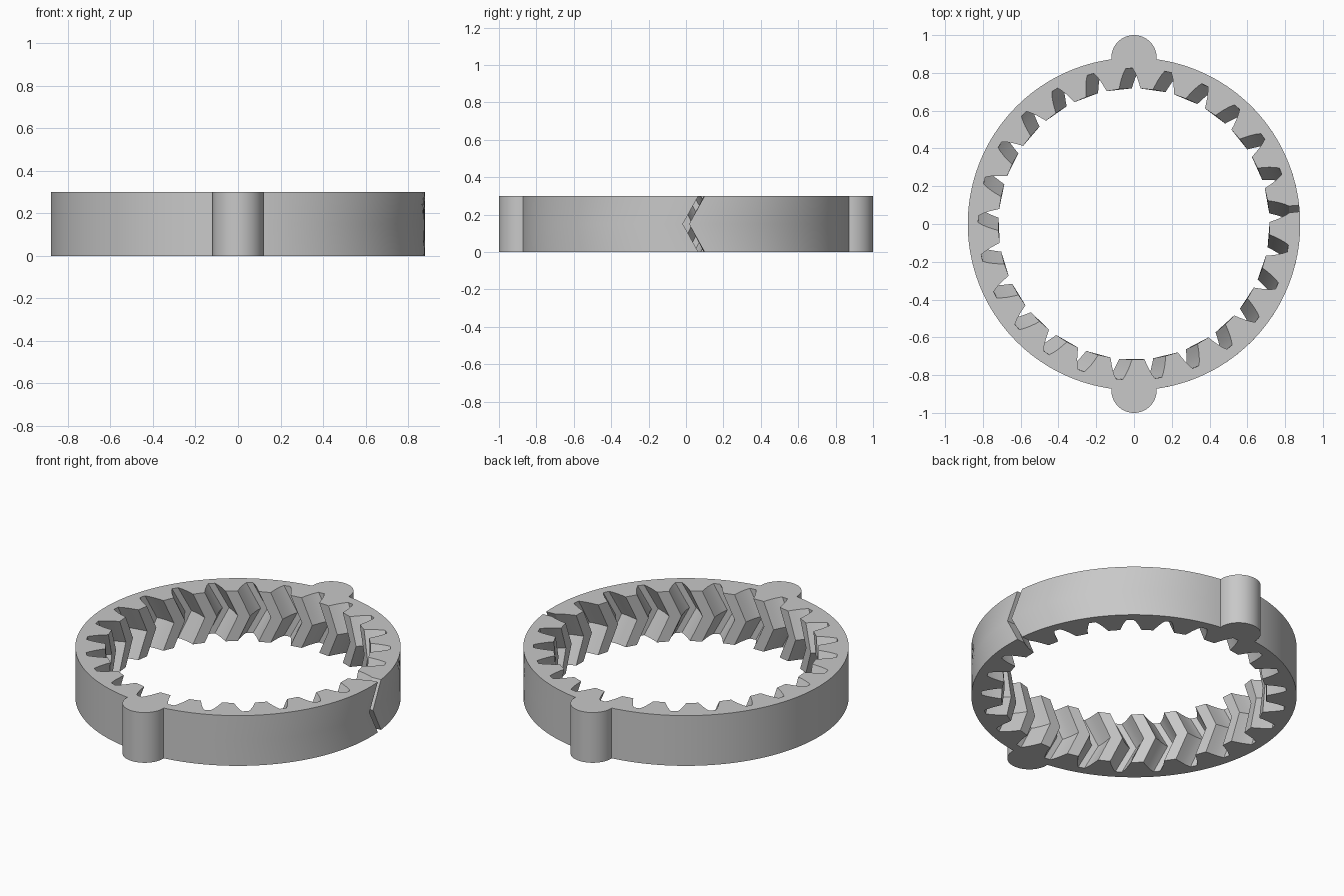
import bpy, bmesh
from math import radians, degrees, asin, atan2, sin, cos, pi
from mathutils import Vector, Matrix

if "Cube" in bpy.data.objects:
    bpy.data.objects.remove(bpy.data.objects["Cube"], do_unlink=True)

TEETH = 25
HEIGHT = 0.30
OUTER = 0.88
LUG = 0.12
SLIT = 0.017                 # half width of the split
TWIST = radians(5.4)         # herringbone offset of the end faces
PITCH = 2 * pi / TEETH
# tooth space: (radius, half width) from the bore to the root
SPACE = [(0.718, 0.057), (0.745, 0.050), (0.775, 0.041), (0.805, 0.029), (0.825, 0.018)]

grey = bpy.data.materials.new("light_grey")
grey.use_nodes = True
colour = (0.58, 0.58, 0.58, 1)
grey.diffuse_color = colour
grey.node_tree.nodes["Principled BSDF"].inputs["Base Color"].default_value = colour


def polar(r, a):
    return Vector((r * cos(a), r * sin(a)))


def arc(r, a, b, n, centre=Vector((0, 0))):
    return [centre + polar(r, a + (b - a) * i / n) for i in range(n + 1)]


def at_offset(r, half, angle):
    """Point at radius r, a given sideways distance from a radial line."""
    return polar(r, angle + asin(half / r))


def outline(twist):
    """Split ring section: outside with two lugs, then the toothed bore."""
    join = 2 * asin(LUG / (2 * OUTER))
    start = twist + asin(SLIT / OUTER)
    end = twist - asin(SLIT / OUTER) + 2 * pi
    pts = arc(OUTER, start, pi / 2 - join, 40)
    # back lug, far side of the ring, front lug
    dip = join / 2
    pts += arc(LUG, -dip, pi + dip, 32, Vector((0, OUTER)))[1:-1]
    pts += arc(OUTER, pi / 2 + join, 3 * pi / 2 - join, 80)
    pts += arc(LUG, pi - dip, 2 * pi + dip, 32, Vector((0, -OUTER)))[1:-1]
    pts += arc(OUTER, 3 * pi / 2 + join, end, 40)
    # tooth spaces, walked backwards; the first and last halves flank the split
    for i in range(TEETH, -1, -1):
        a = twist + i * PITCH
        if i < TEETH:
            pts += [at_offset(r, h, a) for r, h in SPACE]
        if i > 0:
            pts += [at_offset(r, -h, a) for r, h in reversed(SPACE)]
    return pts


# Loft the section through bottom, middle and top
bm = bmesh.new()
levels = []
for z, twist in ((0, TWIST), (HEIGHT / 2, 0), (HEIGHT, TWIST)):
    levels.append([bm.verts.new((p.x, p.y, z)) for p in outline(twist)])
for low, high in zip(levels, levels[1:]):
    n = len(low)
    for i in range(n):
        j = (i + 1) % n
        bm.faces.new((low[i], low[j], high[j], high[i]))
caps = [bm.faces.new(levels[0]), bm.faces.new(levels[-1])]
bmesh.ops.recalc_face_normals(bm, faces=bm.faces)
bmesh.ops.triangulate(bm, faces=caps)

mesh = bpy.data.meshes.new("herringbone_ring_gear")
bm.to_mesh(mesh)
bm.free()
mesh.materials.append(grey)
ring = bpy.data.objects.new("herringbone_ring_gear", mesh)
bpy.context.collection.objects.link(ring)
bpy.context.view_layer.objects.active = ring
ring.select_set(True)
bpy.ops.object.shade_smooth_by_angle(angle=radians(20))
